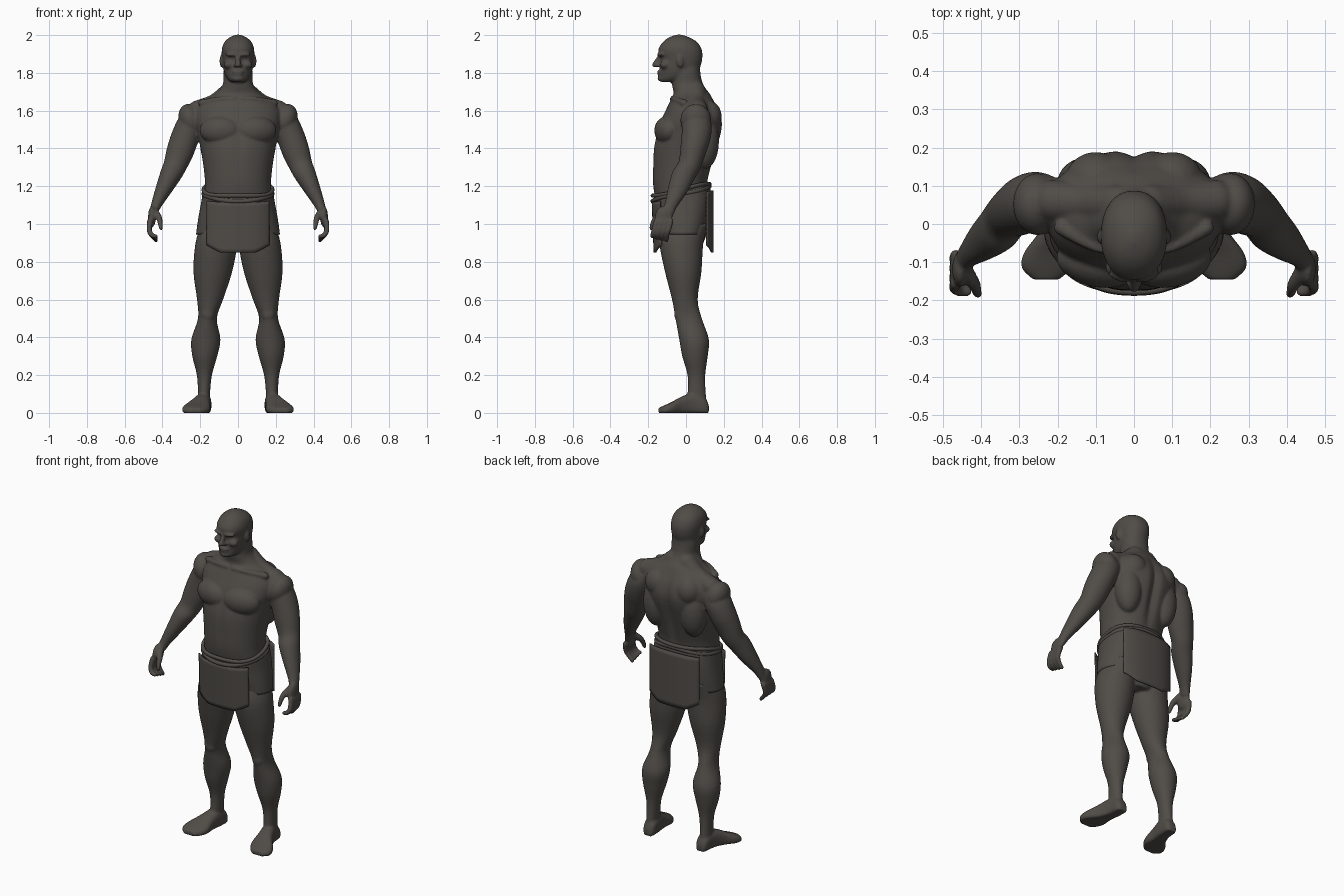
import bpy, bmesh, math
from mathutils import Vector, Matrix

if "Cube" in bpy.data.objects:
    bpy.data.objects.remove(bpy.data.objects["Cube"])

X, Y, Z = Vector((1, 0, 0)), Vector((0, 1, 0)), Vector((0, 0, 1))
mat = bpy.data.materials.new("dark_umber")
mat.diffuse_color = (0.080, 0.073, 0.064, 1)
mat.use_nodes = True
mat.node_tree.nodes["Principled BSDF"].inputs["Base Color"].default_value = mat.diffuse_color


def finish(bm, name):
    bmesh.ops.recalc_face_normals(bm, faces=bm.faces[:])
    for f in bm.faces:
        f.smooth = True
    me = bpy.data.meshes.new(name)
    bm.to_mesh(me)
    bm.free()
    me.materials.append(mat)
    ob = bpy.data.objects.new(name, me)
    bpy.context.collection.objects.link(ob)
    return ob


def spline(rows, steps=4):
    """Smoothly fill in between rows of numbers."""
    out = []
    for i in range(len(rows) - 1):
        a, b, c, d = (rows[min(max(k, 0), len(rows) - 1)] for k in (i - 1, i, i + 1, i + 2))
        for s in range(steps):
            t = s / steps
            out.append([q + .5 * t * (r - p + t * (2 * p - 5 * q + 4 * r - w + t * (3 * (q - r) + w - p)))
                        for p, q, r, w in zip(a, b, c, d)])
    return out + [list(rows[-1])]


def loft(bm, rows, U, V, power=2.0, side=1, n=40, shape=None):
    """Closed skin through rings given as (x, y, z, radius_u, radius_v)."""
    rings = []
    for x, y, z, ru, rv in spline(rows):
        ring = []
        for k in range(n):
            a = 2 * math.pi * k / n
            c, s = math.cos(a), math.sin(a)
            p = (Vector((x, y, z)) + U * math.copysign(abs(c) ** (2 / power), c) * ru
                 + V * math.copysign(abs(s) ** (2 / power), s) * rv)
            if shape:
                p = shape(p)
            p.x *= side
            ring.append(bm.verts.new(p))
        rings.append(ring)
    for r, q in zip(rings, rings[1:]):
        for k in range(n):
            bm.faces.new((r[k], r[(k + 1) % n], q[(k + 1) % n], q[k]))
    bm.faces.new(rings[0])
    bm.faces.new(rings[-1])


def upright(bm, rows, **kw):
    """Loft from rows of (z, centre_x, half_width, front_y, back_y)."""
    loft(bm, [(cx, (f + b) / 2, z, hx, (b - f) / 2) for z, cx, hx, f, b in rows], X, Y, **kw)


def blob(bm, c, r, side=1, turn=0, axis='Z'):
    m = (Matrix.Translation((c[0] * side, c[1], c[2])) @ Matrix.Rotation(turn * side, 4, axis)
         @ Matrix.Diagonal((*r, 1)))
    bmesh.ops.create_icosphere(bm, subdivisions=3, radius=1, matrix=m)


def chain(bm, rows, side, steps=5):
    """Rounded digit or muscle from rows of (x, y, z, radius)."""
    for x, y, z, r in spline(rows, steps):
        blob(bm, (x, y, z), (r, r, r), side)


body = bmesh.new()


# Torso and neck, with a groove down the spine and chest
def groove(p):
    if 1.2 < p.z < 1.68:
        w = math.sin((p.z - 1.2) / .48 * math.pi) * math.exp(-(p.x / .025) ** 2)
        p.y -= w * (.022 if p.y > 0 else -.006)
    return p


upright(body, [(.87, 0, .08, -.07, .08), (.95, 0, .18, -.12, .11), (1.05, 0, .195, -.14, .13),
               (1.15, 0, .18, -.165, .115), (1.22, 0, .175, -.175, .115), (1.3, 0, .182, -.176, .135),
               (1.4, 0, .198, -.172, .165), (1.48, 0, .215, -.155, .188), (1.54, 0, .23, -.138, .193),
               (1.6, 0, .225, -.11, .178), (1.65, 0, .185, -.085, .15), (1.69, 0, .12, -.066, .125),
               (1.74, 0, .08, -.074, .09), (1.8, 0, .077, -.07, .076), (1.86, 0, .07, -.06, .075)],
        power=2.15, n=72, shape=groove)

# Head
upright(body, [(1.752, 0, .035, -.132, -.05), (1.765, 0, .052, -.142, 0), (1.79, 0, .068, -.14, .05),
               (1.83, 0, .079, -.138, .074), (1.875, 0, .084, -.134, .086), (1.92, 0, .086, -.147, .084),
               (1.96, 0, .074, -.125, .062), (1.987, 0, .046, -.092, .02), (2.002, 0, .012, -.052, -.022)],
        power=2.2, n=56)
chain(body, [(0, -.136, 1.89, .012), (0, -.152, 1.865, .013), (0, -.165, 1.843, .015)], 1)
blob(body, (0, -.139, 1.807), (.03, .014, .008))
blob(body, (0, -.137, 1.793), (.026, .015, .008))
blob(body, (0, -.127, 1.77), (.032, .024, .018))

arm_v = Vector((.93, 0, .36)).normalized()
arm_u = Vector((.21, -.18, -.55)).cross(arm_v).normalized()

for s in (1, -1):
    # Face details: brow, cheek, nostril, jaw and ear
    blob(body, (.036, -.136, 1.897), (.034, .016, .010), s, .3)
    blob(body, (.048, -.112, 1.843), (.028, .026, .022), s)
    blob(body, (.013, -.150, 1.840), (.010, .014, .009), s)
    blob(body, (.087, -.03, 1.862), (.010, .020, .034), s, .25)
    # Torso muscles: chest, trapezius, back and shoulder
    blob(body, (.098, -.103, 1.495), (.108, .062, .075), s, .22)
    chain(body, [(.04, .05, 1.70, .055), (.12, .055, 1.638, .052), (.21, .06, 1.60, .056)], s)
    blob(body, (.125, .10, 1.44), (.078, .075, .15), s)
    blob(body, (.10, .115, 1.57), (.08, .074, .085), s)
    blob(body, (.252, .052, 1.55), (.062, .082, .088), s, .3, 'Y')
    # Collarbone
    chain(body, [(.02, -.072, 1.665, .013), (.1, -.06, 1.66, .014), (.19, -.01, 1.64, .02)], s, 9)
    # Arm
    loft(body, [(.205, .06, 1.60, .06, .05), (.245, .06, 1.54, .08, .070), (.28, .052, 1.46, .078, .074),
                (.308, .035, 1.38, .068, .072), (.333, .018, 1.31, .060, .062), (.356, -.012, 1.26, .062, .057),
                (.395, -.045, 1.18, .052, .043), (.433, -.08, 1.10, .034, .028), (.447, -.1, 1.06, .036, .022)],
         arm_u, arm_v, side=s)
    # Hand with curled fingers and thumb
    blob(body, (.455, -.118, 1.04), (.021, .047, .056), s)
    for i in range(4):
        y = -.156 + .025 * i
        chain(body, [(.466, y, 1.015, .0155), (.470, y - .012, .97, .0145),
                     (.458, y - .02, .942, .0135), (.434, y - .022, .934 - .007 * i, .0115)], s)
    chain(body, [(.442, -.12, 1.065, .021), (.419, -.155, 1.035, .017), (.412, -.175, 1.005, .014),
                 (.408, -.184, .978, .0115)], s)
    # Leg
    upright(body, [(1.0, .11, .085, -.12, .12), (.9, .115, .11, -.14, .092), (.75, .133, .103, -.112, .082),
                   (.6, .148, .069, -.074, .062), (.5, .162, .050, -.056, .084), (.39, .170, .077, -.036, .121),
                   (.3, .176, .066, -.02, .115), (.2, .178, .040, .008, .102), (.1, .18, .032, .008, .105),
                   (.04, .182, .034, 0, .112)], side=s)
    blob(body, (.16, -.035, .525), (.036, .028, .045), s)
    # Foot
    def sole(p):
        p.z = max(p.z, 0)
        return p
    loft(body, [(cx, y, t / 2 - .006, hx, t / 2 + .006) for y, cx, hx, t in
                ((.121, .178, .022, .04), (.10, .178, .036, .08), (.04, .183, .041, .105),
                 (-.02, .198, .050, .088), (-.075, .217, .071, .058), (-.115, .228, .066, .04),
                 (-.146, .230, .034, .026))], X, Z, power=2.6, side=s, shape=sole)

# Fuse the limbs and trunk into one continuous skin
ob = finish(body, "body")
m = ob.modifiers.new("fuse", 'REMESH')
m.mode = 'VOXEL'
m.voxel_size = .0065
m.use_smooth_shade = True
m = ob.modifiers.new("soften", 'SMOOTH')
m.factor = .5
m.iterations = 5


# Hip wrap, rising towards the back
def tilt(p):
    p.z += .27 * p.y * min(max((p.z - .98) / .19, 0), 1)
    return p


wrap = bmesh.new()
upright(wrap, [(.945, 0, .222, -.135, .105), (1.02, 0, .212, -.152, .125), (1.1, 0, .198, -.166, .135),
               (1.17, 0, .186, -.177, .127), (1.185, 0, .180, -.174, .122)], power=2.4, n=64, shape=tilt)
finish(wrap, "hip_wrap").data.shade_smooth()

# Cloth flaps hanging in front and behind
for name, y_top, y_low in (("front_flap", -.178, -.168), ("back_flap", .142, .142)):
    bm = bmesh.new()
    cols, rows, half = 28, 12, .166
    grid = []
    for i in range(cols + 1):
        x = half * (2 * i / cols - 1)
        low = .848 + .04 * max(0, (abs(x) - .09) / (half - .09))
        curve = (1 - (abs(x) / .222) ** 2.5) ** .4
        col = []
        for j in range(rows + 1):
            t = j / rows
            y = (y_top + (y_low - y_top) * t) * curve
            col.append(bm.verts.new((x, y, 1.15 + .2 * y + (low - 1.15 - .2 * y) * t)))
        grid.append(col)
    for a, b in zip(grid, grid[1:]):
        for j in range(rows):
            bm.faces.new((a[j], b[j], b[j + 1], a[j + 1]))
    flap = finish(bm, name)
    m = flap.modifiers.new("thickness", 'SOLIDIFY')
    m.thickness = .007
    m.offset = 0

# Rolled waist cloth made of two overlapping strands
for name, lift, r, sway in (("waist_roll_upper", 1.187, .011, .004), ("waist_roll_lower", 1.166, .012, -.005)):
    cu = bpy.data.curves.new(name, 'CURVE')
    cu.dimensions = '3D'
    cu.bevel_depth = r
    cu.bevel_resolution = 3
    cu.resolution_u = 3
    sp = cu.splines.new('NURBS')
    n = 36
    sp.points.add(n - 1)
    for k in range(n):
        a = 2 * math.pi * k / n
        c, q = math.cos(a), math.sin(a)
        x = .183 * math.copysign(abs(c) ** .87, c)
        y = -.026 + .151 * math.copysign(abs(q) ** .87, q)
        sp.points[k].co = (x, y, lift + .23 * y + sway * math.sin(3 * a), 1)
    sp.use_cyclic_u = True
    cu.materials.append(mat)
    bpy.context.collection.objects.link(bpy.data.objects.new(name, cu))
